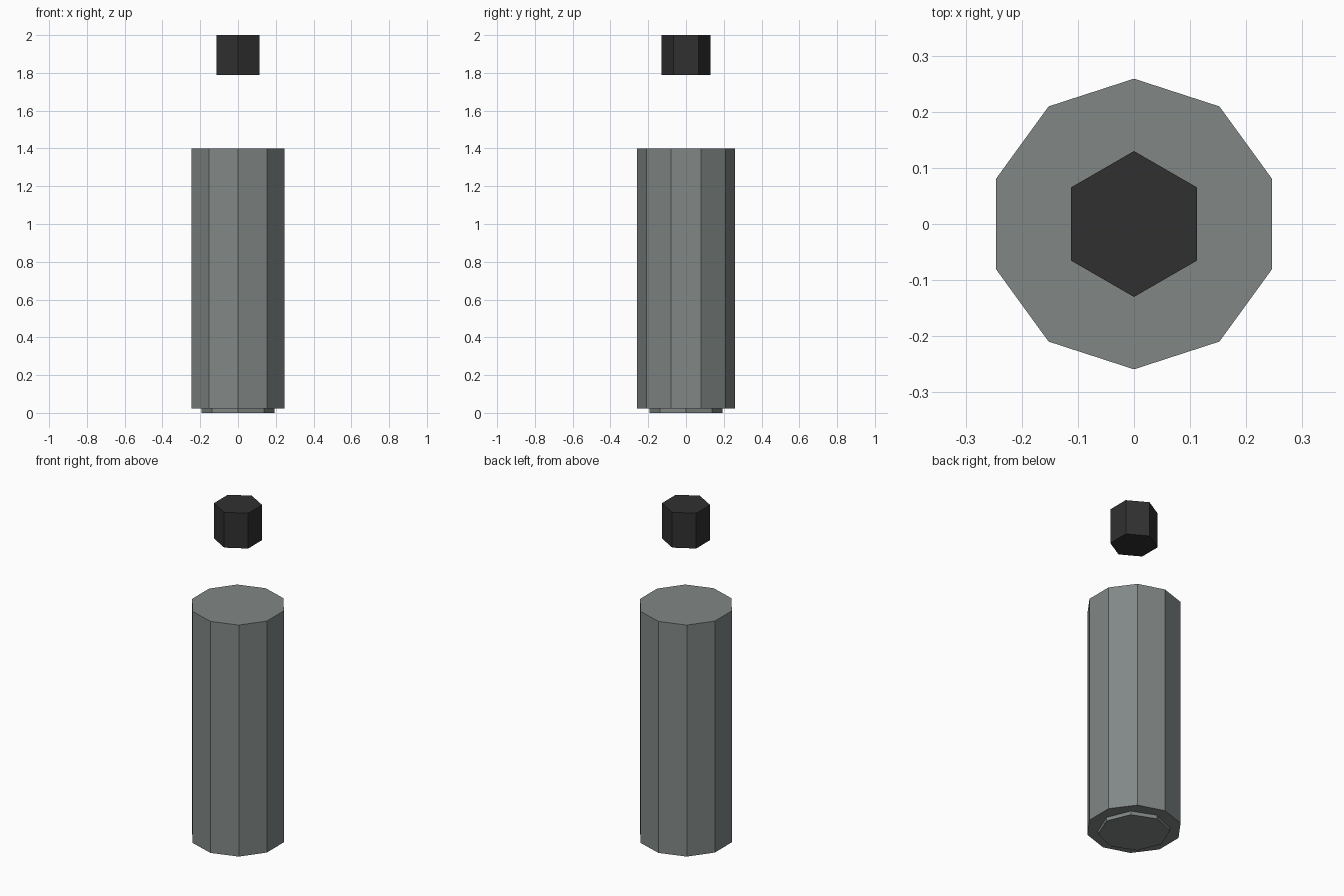
import bpy
import math

if "Cube" in bpy.data.objects:
    bpy.data.objects.remove(bpy.data.objects["Cube"])


def material(name, rgb):
    m = bpy.data.materials.new(name)
    m.diffuse_color = (*rgb, 1.0)
    m.use_nodes = True
    m.node_tree.nodes["Principled BSDF"].inputs["Base Color"].default_value = m.diffuse_color
    return m


grey = material("steel grey", (0.22, 0.245, 0.24))
black = material("soft black", (0.03, 0.03, 0.03))


def prism(name, sides, radius, z0, z1, mat):
    """Flat-sided upright prism with one corner facing +y."""
    bpy.ops.mesh.primitive_cylinder_add(
        vertices=sides, radius=radius, depth=z1 - z0,
        location=(0, 0, (z0 + z1) / 2))
    ob = bpy.context.object
    ob.name = name
    ob.data.materials.append(mat)
    return ob


# small foot under the body, ten-sided body, floating six-sided button
prism("base_plug", 8, 0.194, 0.0, 0.022, grey)
prism("body", 10, 0.259, 0.022, 1.40, grey)
prism("top_button", 6, 0.13, 1.79, 2.0, black)
